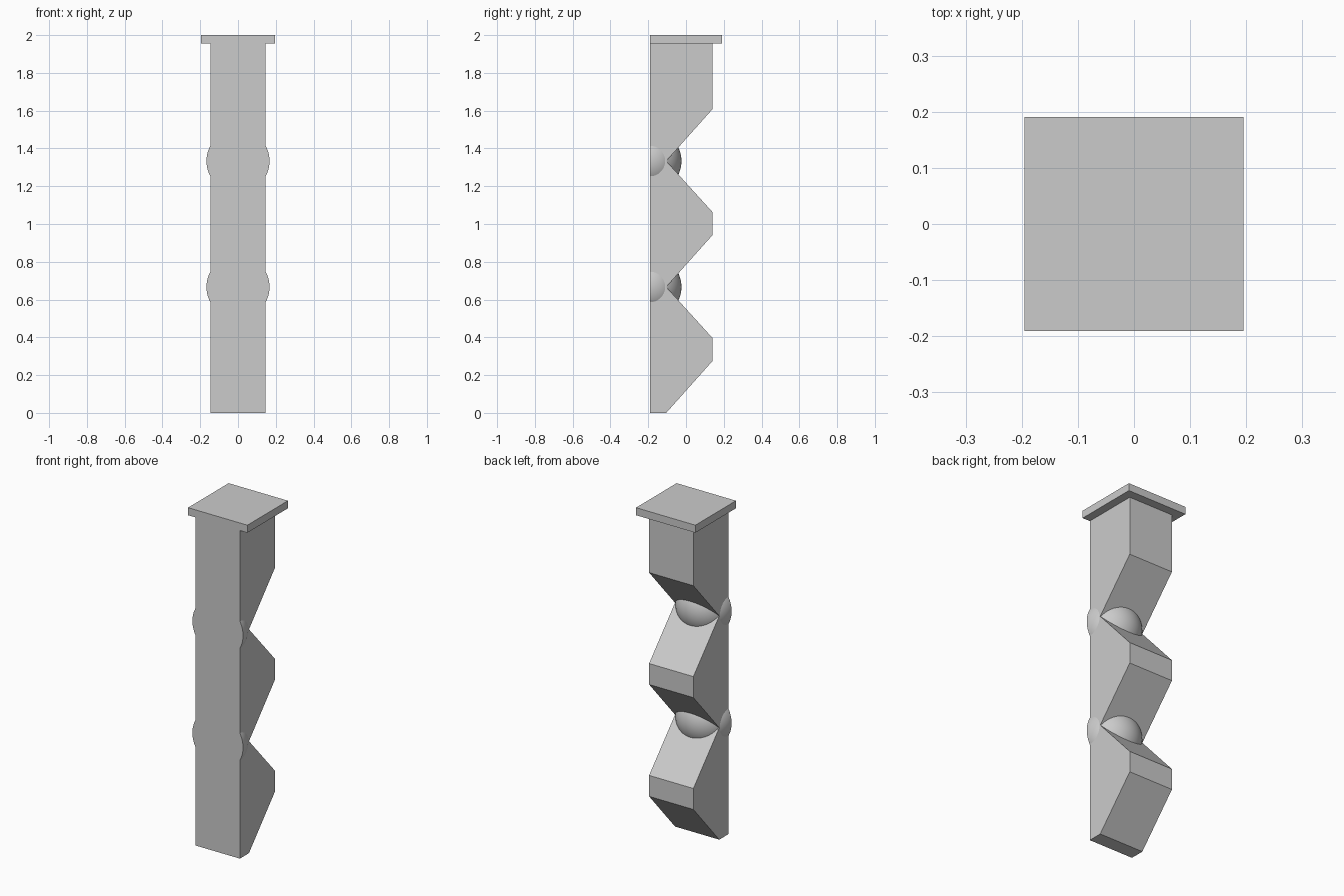
import bpy, bmesh
from mathutils import Matrix, Vector

if "Cube" in bpy.data.objects:
    bpy.data.objects.remove(bpy.data.objects["Cube"], do_unlink=True)

FRONT = -0.191      # flat front plane shared by all parts
BACK = 0.139        # back of the full-depth sections
NOTCH = -0.105      # depth reached by the notches
HALF_WIDTH = 0.146
CAP_BASE = 1.955
KNOB_RADIUS = 0.167
PITCH = 2 / 3       # vertical spacing of the notches

grey = bpy.data.materials.new("plain grey")
grey.use_nodes = True
colour = (0.6, 0.6, 0.6, 1)
grey.diffuse_color = colour
grey.node_tree.nodes["Principled BSDF"].inputs["Base Color"].default_value = colour


def finish(name, bm):
    bmesh.ops.recalc_face_normals(bm, faces=bm.faces)
    mesh = bpy.data.meshes.new(name)
    bm.to_mesh(mesh)
    bm.free()
    mesh.materials.append(grey)
    obj = bpy.data.objects.new(name, mesh)
    bpy.context.collection.objects.link(obj)
    return obj


# Notched post: zigzag side profile extruded across the width
profile = [(FRONT, 0), (NOTCH, 0)]
for i in range(3):
    z = i * PITCH
    profile.append((BACK, z + 0.273))
    if i < 2:
        profile += [(BACK, z + 0.398), (NOTCH, z + PITCH)]
profile += [(BACK, CAP_BASE), (FRONT, CAP_BASE)]

bm = bmesh.new()
side = bm.faces.new([bm.verts.new((-HALF_WIDTH, y, z)) for y, z in profile])
ext = bmesh.ops.extrude_face_region(bm, geom=[side])
bmesh.ops.translate(bm, vec=(2 * HALF_WIDTH, 0, 0),
                    verts=[v for v in ext["geom"] if isinstance(v, bmesh.types.BMVert)])
finish("notched_post", bm)

# Square cap plate
bm = bmesh.new()
bmesh.ops.create_cube(bm, size=1)
bmesh.ops.scale(bm, vec=(0.391, -2 * FRONT, 2 - CAP_BASE), verts=bm.verts)
bmesh.ops.translate(bm, vec=(0, 0, (2 + CAP_BASE) / 2), verts=bm.verts)
finish("cap_plate", bm)

# Half-sphere knobs seated in the notches, flat on the front
for name, level in (("lower_knob", 1), ("upper_knob", 2)):
    centre = Vector((0, FRONT, level * PITCH))
    bm = bmesh.new()
    bmesh.ops.create_uvsphere(bm, u_segments=64, v_segments=32, radius=KNOB_RADIUS,
                              matrix=Matrix.Translation(centre))
    cut = bmesh.ops.bisect_plane(bm, geom=bm.verts[:] + bm.edges[:] + bm.faces[:],
                                 plane_co=centre, plane_no=(0, -1, 0), clear_outer=True)
    bmesh.ops.holes_fill(bm, edges=[e for e in bm.edges if e.is_boundary])
    knob = finish(name, bm)
    bpy.ops.object.select_all(action="DESELECT")
    knob.select_set(True)
    bpy.context.view_layer.objects.active = knob
    bpy.ops.object.shade_smooth_by_angle()
